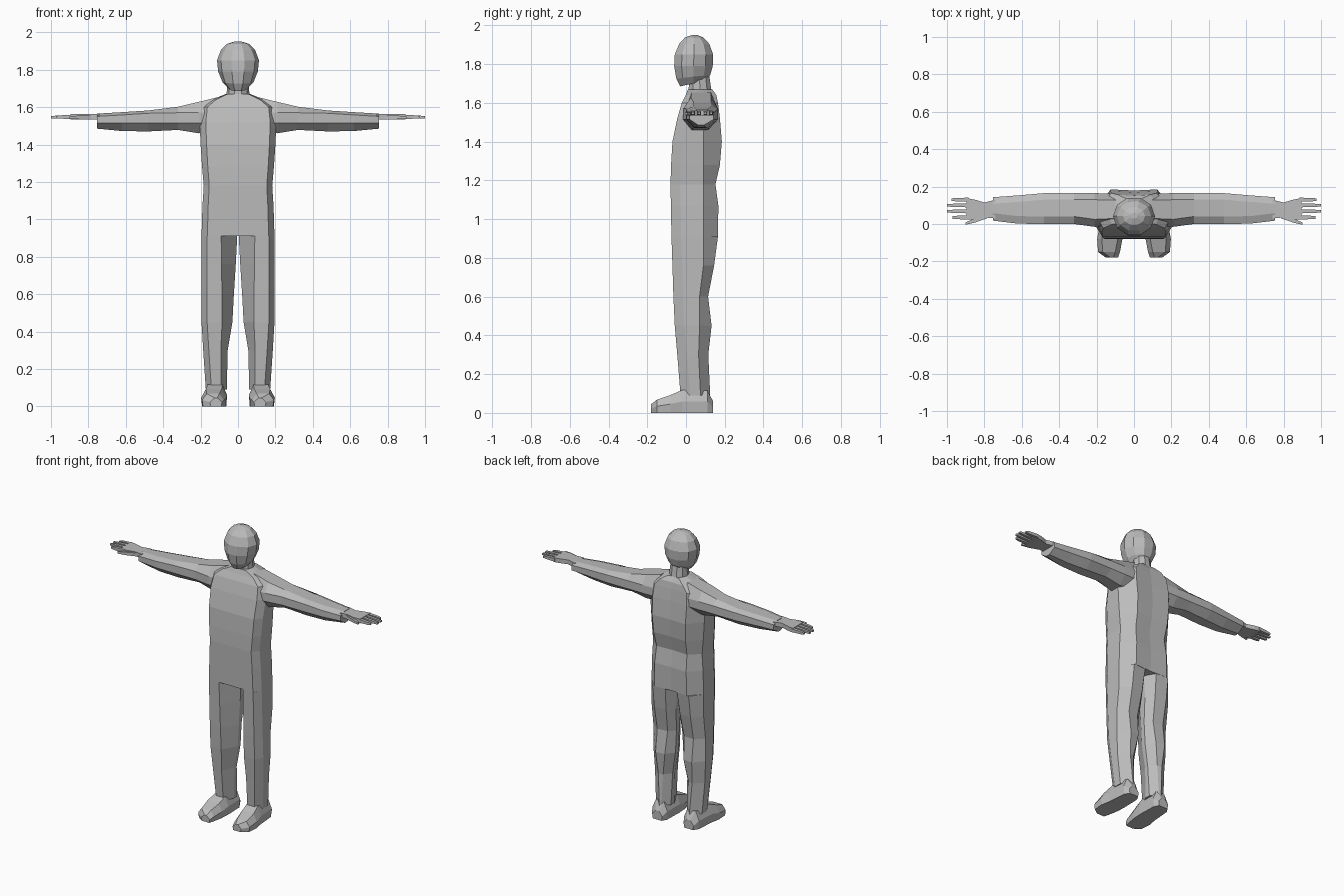
import bpy, bmesh, math

grey = bpy.data.materials.new("plain grey")
grey.diffuse_color = (0.5, 0.5, 0.5, 1)


def loft(name, bodies, mirror=True):
    """Skin each body (a list of equal-length point rings) with end caps."""
    bm = bmesh.new()
    for rings in bodies:
        vs = [[bm.verts.new(p) for p in ring] for ring in rings]
        n = len(vs[0])
        for a, b in zip(vs, vs[1:]):
            for i in range(n):
                j = (i + 1) % n
                bm.faces.new((a[i], a[j], b[j], b[i]))
        bm.faces.new(vs[0])
        bm.faces.new(vs[-1])
    bmesh.ops.recalc_face_normals(bm, faces=bm.faces[:])
    me = bpy.data.meshes.new(name)
    bm.to_mesh(me)
    bm.free()
    me.materials.append(grey)
    ob = bpy.data.objects.new(name, me)
    bpy.context.collection.objects.link(ob)
    if mirror:
        m = ob.modifiers.new("Mirror", 'MIRROR')
        m.use_clip = False
        m.use_mirror_merge = False
    return ob


# Torso: flat front, bevelled front corners, angled back
def torso_ring(z, w, f, b):
    side = min(0.09, b - 0.03)
    half = [(0.84 * w, f), (w, f + 0.05), (w, side), (0.62 * w, b)]
    pts = half + [(0, b - 0.006)] + [(-x, y) for x, y in reversed(half)]
    return [(x, y, z) for x, y in pts]


loft("torso", [[torso_ring(*r) for r in [
    (0.91, 0.195, -0.075, 0.165), (1.07, 0.19, -0.078, 0.167),
    (1.18, 0.183, -0.08, 0.152), (1.28, 0.192, -0.077, 0.175),
    (1.40, 0.2, -0.07, 0.185), (1.52, 0.205, -0.045, 0.175),
    (1.60, 0.195, -0.022, 0.165), (1.64, 0.14, -0.002, 0.157),
    (1.67, 0.065, 0.01, 0.135)]]], mirror=False)


# Legs: front edge set outward, inner side wedge-shaped
def leg_ring(z, xf, xi, xo, f, b, side):
    pts = [(xf, f), (xo - 0.03, f), (xo, f + 0.05), (xo, side),
           (xo - 0.06, b), (xi + 0.04, b - 0.006), (xi, side), (xi, 0.04)]
    return [(x, y, z) for x, y in pts]


loft("legs", [[leg_ring(*r) for r in [
    (0.91, 0.09, 0.004, 0.195, -0.075, 0.165, 0.09),
    (0.76, 0.088, 0.012, 0.195, -0.07, 0.145, 0.09),
    (0.60, 0.086, 0.022, 0.195, -0.065, 0.114, 0.07),
    (0.45, 0.085, 0.03, 0.195, -0.058, 0.132, 0.07),
    (0.30, 0.092, 0.055, 0.186, -0.045, 0.115, 0.065),
    (0.09, 0.09, 0.06, 0.172, -0.028, 0.125, 0.075)]]])


# Shoes: lofted heel to toe
def shoe_ring(y, x0, x1, zt):
    return [(x0 + 0.005, y, 0), (x1 - 0.005, y, 0), (x1, y, 0.5 * zt),
            (x1 - 0.025, y, zt), (x0 + 0.025, y, zt), (x0, y, 0.5 * zt)]


loft("shoes", [[shoe_ring(*r) for r in [
    (0.14, 0.08, 0.155, 0.06), (0.11, 0.062, 0.175, 0.115),
    (-0.02, 0.058, 0.186, 0.118), (-0.08, 0.062, 0.197, 0.092),
    (-0.15, 0.075, 0.192, 0.068), (-0.18, 0.085, 0.15, 0.045)]]])


# Sleeves: lofted shoulder to cuff
def sleeve_ring(x, zt, zb, yf, yb):
    zm = min(1.57, zt - 0.015)
    pts = [(yf, 1.515), (yf, zm), (yf + 0.04, zt), (yb - 0.035, zt),
           (yb, zm), (yb, 1.515), (yb - 0.05, zb), (yf + 0.045, zb)]
    return [(x, y, z) for y, z in pts]


loft("sleeves", [[sleeve_ring(*r) for r in [
    (0.10, 1.655, 1.47, -0.01, 0.162), (0.21, 1.628, 1.46, -0.015, 0.165),
    (0.32, 1.602, 1.478, 0.0, 0.165), (0.48, 1.582, 1.47, 0.0, 0.165),
    (0.62, 1.573, 1.472, 0.002, 0.153), (0.755, 1.565, 1.485, 0.018, 0.143)]]])


# Hands: palm, four fingers and a thumb
def slab(x, y0, y1, z0, z1):
    return [(x, y0, z0), (x, y1, z0), (x, y1, z1), (x, y0, z1)]


hand = [[slab(x, y0, y1, 1.533, 1.562) for x, y0, y1 in [
    (0.74, 0.03, 0.13), (0.80, 0.035, 0.115), (0.85, 0.022, 0.13), (0.895, 0.025, 0.138)]]]
for y, tip in [(0.035, 0.97), (0.068, 1.0), (0.1, 1.0), (0.13, 0.975)]:
    hand.append([slab(0.885, y - 0.011, y + 0.011, 1.537, 1.559),
                 slab(0.95, y - 0.009, y + 0.009, 1.538, 1.556),
                 slab(tip, y - 0.007, y + 0.007, 1.54, 1.552)])
hand.append([slab(0.785, 0.03, 0.06, 1.535, 1.558), slab(0.85, 0.008, 0.032, 1.535, 1.555),
             slab(0.9, -0.004, 0.008, 1.537, 1.55)])
loft("hands", hand)


# Neck and head: ten-sided rings, flat facet facing forward
def oval(z, rx, f, b, tilt=0.0):
    cy, ry = (f + b) / 2, (b - f) / 2
    ring = []
    for i in range(10):
        a = math.radians(-90 + 18 + 36 * i)
        s = math.sin(a)
        ring.append((rx * math.cos(a) / math.cos(math.radians(18)) * 0.97,
                     cy + ry * s / math.cos(math.radians(18)), z + tilt * s))
    return ring


loft("neck", [[oval(1.64, 0.062, 0.01, 0.135), oval(1.74, 0.055, 0.02, 0.12)]], mirror=False)
loft("head", [[oval(z, *r) for z, *r in [
    (1.70, 0.05, -0.03, 0.105, 0.015), (1.735, 0.082, -0.05, 0.125, 0.01),
    (1.79, 0.104, -0.061, 0.138), (1.85, 0.11, -0.058, 0.14),
    (1.905, 0.09, -0.035, 0.12), (1.938, 0.058, -0.005, 0.09),
    (1.95, 0.02, 0.03, 0.06)]]], mirror=False)
